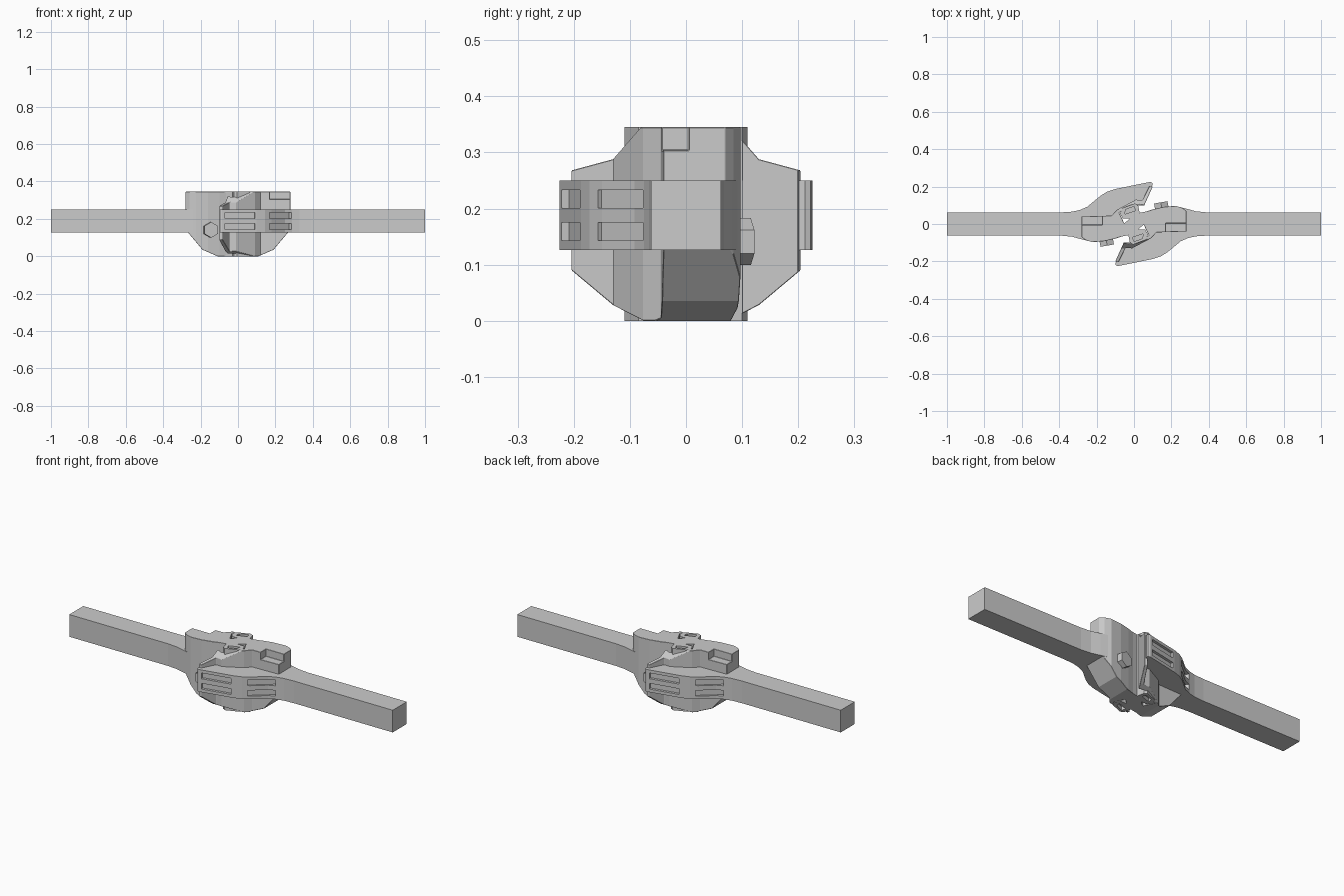
import bpy, bmesh, math
from mathutils import Matrix, Vector

if "Cube" in bpy.data.objects:
    bpy.data.objects.remove(bpy.data.objects["Cube"])

H = 0.345


def prism(name, pts, lo, hi, axis='z'):
    """Extrude a 2D outline along an axis: z uses (x,y), x uses (y,z), y uses (x,z)."""
    place = {'z': lambda a, b, t: (a, b, t),
             'x': lambda a, b, t: (t, a, b),
             'y': lambda a, b, t: (a, t, b)}[axis]
    bm = bmesh.new()
    face = bm.faces.new([bm.verts.new(place(a, b, lo)) for a, b in pts])
    ext = bmesh.ops.extrude_face_region(bm, geom=[face])
    verts = [v for v in ext['geom'] if isinstance(v, bmesh.types.BMVert)]
    bmesh.ops.translate(bm, verts=verts, vec=Vector(place(0, 0, hi - lo)))
    bmesh.ops.recalc_face_normals(bm, faces=bm.faces)
    me = bpy.data.meshes.new(name)
    bm.to_mesh(me)
    bm.free()
    ob = bpy.data.objects.new(name, me)
    bpy.context.collection.objects.link(ob)
    return ob


def box(name, x, y, z):
    return prism(name, [(x[0], y[0]), (x[1], y[0]), (x[1], y[1]), (x[0], y[1])], *z)


def combine(ob, tool, op):
    """Apply a boolean and throw the cutter away."""
    mod = ob.modifiers.new('cut', 'BOOLEAN')
    mod.object, mod.operation, mod.solver = tool, op, 'EXACT'
    bpy.context.view_layer.objects.active = ob
    bpy.ops.object.modifier_apply(modifier=mod.name)
    bpy.data.objects.remove(tool)


def pocket(ob, a, b, z, depth):
    """Slot cut into a wall running from a to b (top view), centred at height z."""
    a, b = Vector(a), Vector(b)
    d = (b - a).normalized()
    n = Vector((d.y, -d.x))
    pts = [a + n * 0.03, b + n * 0.03, b - n * depth, a - n * depth]
    combine(ob, prism('slot_cutter', pts, z - 0.016, z + 0.016), 'DIFFERENCE')


# Head casting: top outline trimmed by side and front silhouettes
head = prism('coupler_head', [
    (0.28, -0.04), (0.28, 0.07), (0.26, 0.085), (0.225, 0.097), (0.16, 0.092),
    (0.10, 0.078), (0.05, 0.062), (0.04, 0.03), (0.06, -0.02), (0.08, -0.06),
    (0.02, -0.10), (-0.03, -0.105), (-0.055, -0.10), (-0.10, -0.20), (-0.085, -0.206),
    (-0.045, -0.128), (-0.01, -0.13), (0.09, -0.077), (0.12, -0.045)], 0, H)
combine(head, prism('side_trim', [
    (-0.204, 0.09), (-0.204, 0.268), (-0.13, 0.288), (-0.08, H),
    (0.2, H), (0.2, 0), (-0.075, 0), (-0.13, 0.028)], -1, 1, 'x'), 'INTERSECT')
combine(head, prism('front_trim', [
    (-0.3, 0), (0.11, 0), (0.19, 0.035), (0.27, 0.13), (0.28, 0.15),
    (0.28, H), (-0.3, H)], -1, 1, 'y'), 'INTERSECT')
combine(head, box('top_notch', (0.17, 0.4), (-0.2, 0.005), (0.304, 0.5)), 'DIFFERENCE')

# Shank flaring into the curved guard arm
arm = prism('shank_and_guard_arm', [
    (1, -0.062), (1, 0.062), (0.39, 0.062), (0.33, 0.068), (0.28, 0.082), (0.235, 0.093),
    (0.10, 0.076), (0.05, 0.055), (0.06, -0.02), (0.08, -0.06), (0.02, -0.10),
    (-0.055, -0.10), (-0.10, -0.212), (-0.096, -0.222), (-0.085, -0.225), (0.10, -0.187),
    (0.145, -0.172), (0.18, -0.15), (0.25, -0.092), (0.29, -0.075), (0.33, -0.066),
    (0.39, -0.062)], 0.126, 0.25)
for z in (0.159, 0.217):
    pocket(arm, (-0.07, -0.222), (0.09, -0.189), z, 0.014)
    pocket(arm, (0.17, -0.158), (0.28, -0.069), z, 0.010)

# Knuckle with a curled nose and a recess in its ends
knuckle = prism('knuckle', [
    (0.11, 0.075), (0.11, 0.0), (0.05, -0.005), (0.015, -0.035), (0.0, -0.02),
    (-0.02, 0.03), (-0.06, 0.03), (-0.075, 0.055), (-0.062, 0.085), (0.005, 0.11),
    (0.022, 0.10), (0.03, 0.06)], 0, H)
recess = [(-0.05, 0.052), (-0.045, 0.077), (0.0, 0.094), (0.008, 0.072)]
for lo, hi in ((-0.1, 0.02), (H - 0.02, 0.5)):
    combine(knuckle, prism('recess_cutter', recess, lo, hi), 'DIFFERENCE')

# Hexagonal bolt head on the side of the casting
bolt = prism('hex_bolt', [(0.042 * math.cos(i * math.pi / 3 + math.pi / 6),
                           0.042 * math.sin(i * math.pi / 3 + math.pi / 6))
                          for i in range(6)], -0.02, 0.028, 'y')
bolt.data.transform(Matrix.Translation((0.148, 0.088, 0.141)) @ Matrix.Rotation(math.radians(10), 4, 'Z'))

# Softened casting edges
bev = head.modifiers.new('edge', 'BEVEL')
bev.width, bev.segments, bev.limit_method = 0.003, 1, 'ANGLE'
bev.angle_limit = math.radians(40)

# The mating coupler is the same casting turned half way round
for ob in (head, arm, knuckle, bolt):
    twin = ob.copy()
    twin.name = 'mating_' + ob.name
    twin.rotation_euler.z = math.pi
    bpy.context.collection.objects.link(twin)
